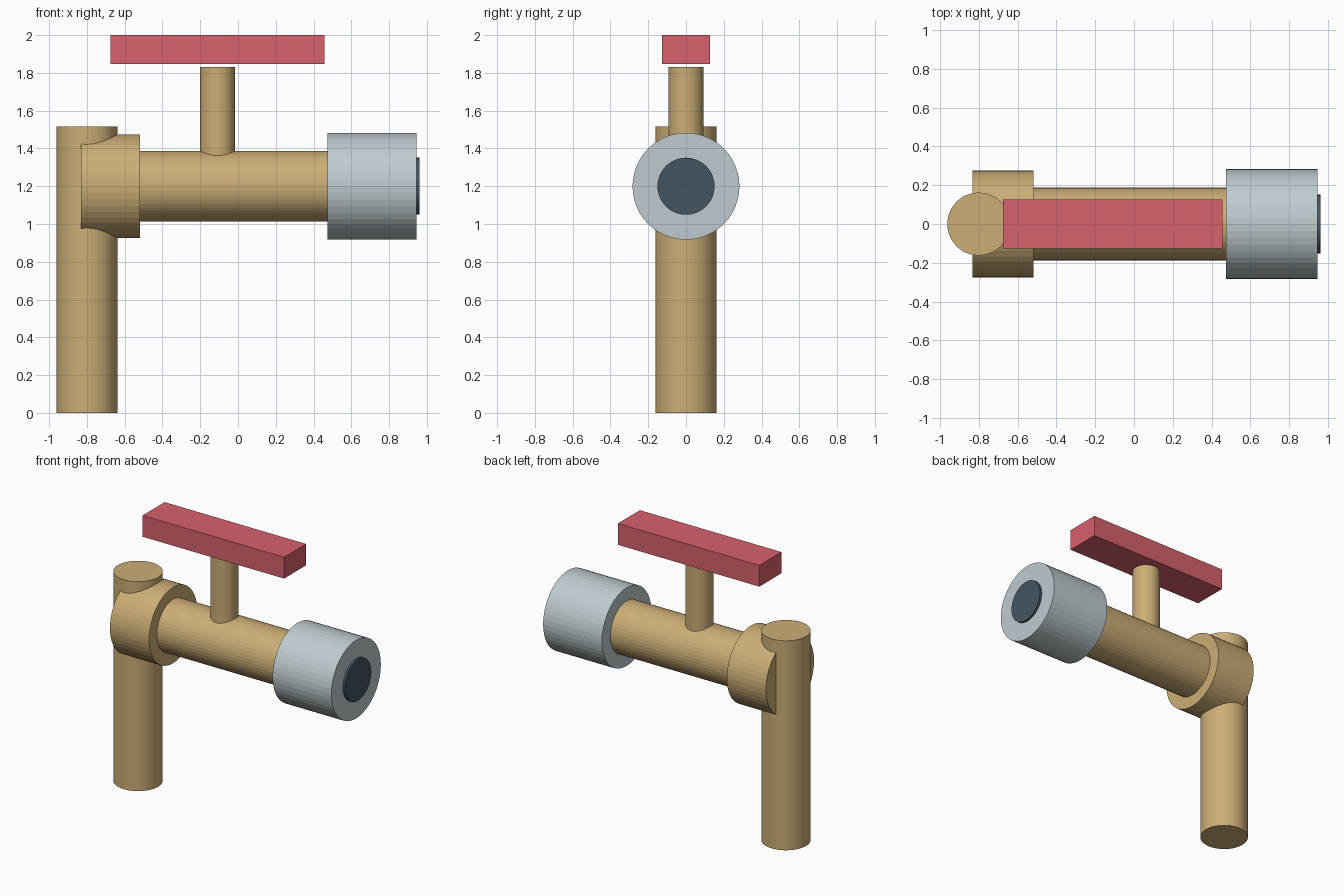
import bpy, math

if "Cube" in bpy.data.objects:
    bpy.data.objects.remove(bpy.data.objects["Cube"])


def material(name, r, g, b):
    m = bpy.data.materials.new(name)
    m.diffuse_color = (r, g, b, 1)
    m.use_nodes = True
    m.node_tree.nodes["Principled BSDF"].inputs["Base Color"].default_value = m.diffuse_color
    return m


brass = material("brass", 0.60, 0.42, 0.18)
steel = material("steel", 0.52, 0.60, 0.63)
dark = material("dark", 0.06, 0.09, 0.12)
red = material("red", 0.68, 0.12, 0.15)
PIPE_Z = 1.20


def finish(name, mat):
    ob = bpy.context.object
    ob.name = name
    ob.data.materials.append(mat)
    return ob


def upright(name, x, radius, z0, z1, mat):
    bpy.ops.mesh.primitive_cylinder_add(vertices=48, radius=radius, depth=z1 - z0,
                                        location=(x, 0, (z0 + z1) / 2))
    return finish(name, mat)


def level(name, x0, x1, radius, mat):
    bpy.ops.mesh.primitive_cylinder_add(vertices=48, radius=radius, depth=x1 - x0,
                                        location=((x0 + x1) / 2, 0, PIPE_Z),
                                        rotation=(0, math.pi / 2, 0))
    return finish(name, mat)


# Standing pipe and the horizontal body
upright("standing_pipe", -0.80, 0.162, 0, 1.515, brass)
level("body_pipe", -0.76, 0.52, 0.187, brass)
level("collar", -0.832, -0.519, 0.275, brass)

# Outlet nut with a dark opening
level("outlet_nut", 0.475, 0.945, 0.283, steel)
level("outlet_opening", 0.90, 0.961, 0.151, dark)

# Valve stem and lever handle
upright("valve_stem", -0.108, 0.093, 1.27, 1.83, brass)
bpy.ops.mesh.primitive_cube_add(size=1, location=(-0.109, 0, 1.923))
bpy.context.object.scale = (1.132, 0.252, 0.154)
bpy.ops.object.transform_apply(location=False, rotation=False, scale=True)
finish("lever_handle", red)
